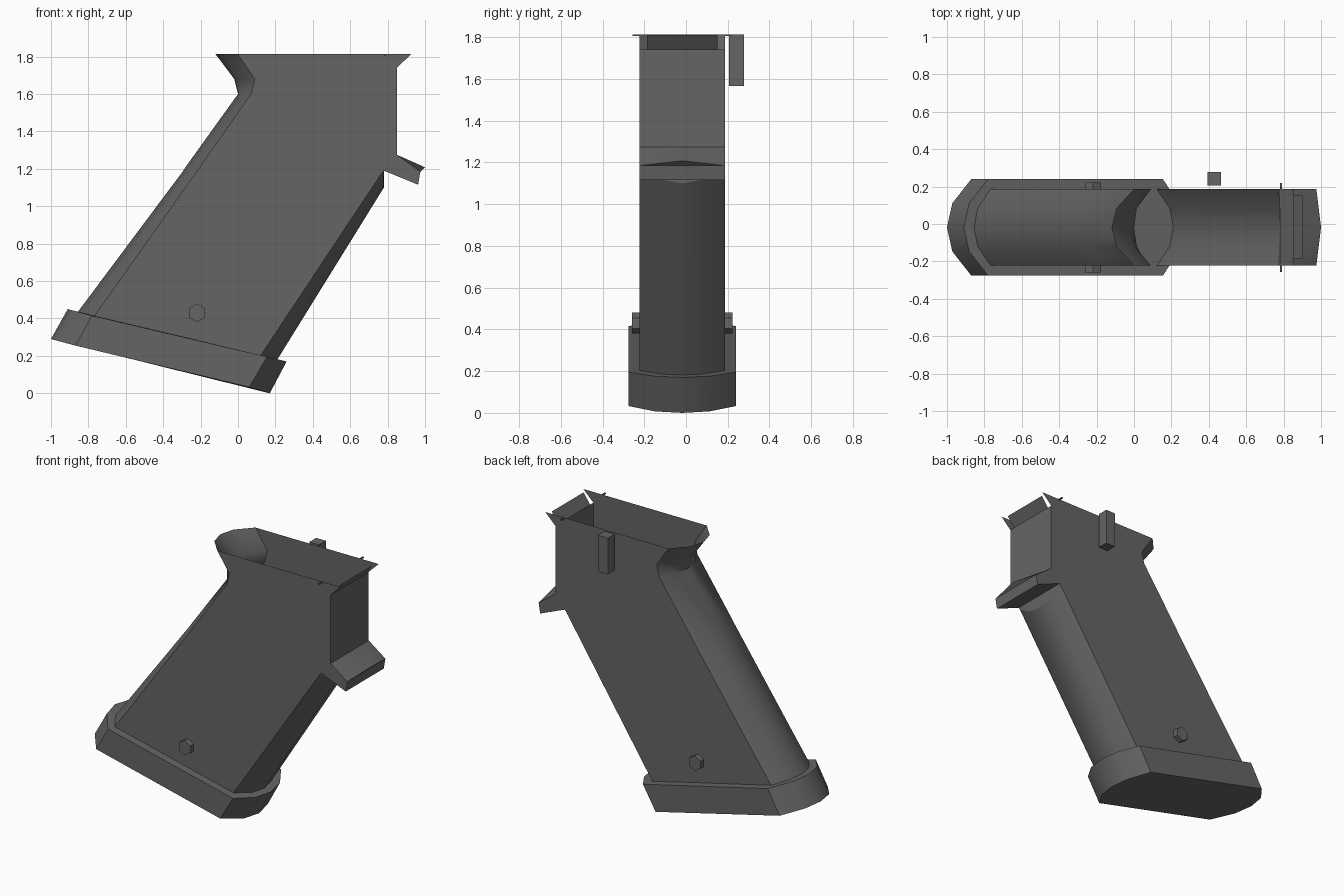
import bpy, bmesh, math
from mathutils import Vector

if "Cube" in bpy.data.objects:
    bpy.data.objects.remove(bpy.data.objects["Cube"])

grey = bpy.data.materials.new("dark grey")
grey.use_nodes = True
grey.diffuse_color = (0.13, 0.13, 0.13, 1)
grey.node_tree.nodes["Principled BSDF"].inputs["Base Color"].default_value = (0.13, 0.13, 0.13, 1)

MID = -0.018                       # centre plane of the grip in y
HALF = 0.204                       # half width of the grip
ARC = [(-1, 0), (-0.5, 0.78), (0, 1), (0.5, 0.78), (1, 0)]   # rounded strap


def finish(name, bm, recalc=True):
    bmesh.ops.remove_doubles(bm, verts=bm.verts, dist=0.0005)
    if recalc:
        bmesh.ops.recalc_face_normals(bm, faces=bm.faces)
    mesh = bpy.data.meshes.new(name)
    bm.to_mesh(mesh)
    bm.free()
    mesh.materials.append(grey)
    obj = bpy.data.objects.new(name, mesh)
    bpy.context.collection.objects.link(obj)
    bpy.ops.object.select_all(action='DESELECT')
    bpy.context.view_layer.objects.active = obj
    obj.select_set(True)
    bpy.ops.object.shade_smooth_by_angle(angle=math.radians(32))
    return obj


def ring(bm, section, half):
    """Loop with a rounded back and front; section = back tip, back edge, front edge, front tip."""
    bt, be, fe, ft = [Vector((x, 0, z)) for x, z in section]
    back = [be.lerp(bt, w) + Vector((0, MID + f * half, 0)) for f, w in ARC]
    front = [fe.lerp(ft, w) + Vector((0, MID + f * half, 0)) for f, w in reversed(ARC)]
    return [bm.verts.new(p) for p in back + front]


def loft(bm, sections, half, open_front_last=False):
    rings = [ring(bm, s, half) for s in sections]
    for i, (a, b) in enumerate(zip(rings, rings[1:])):
        for j in range(10):
            if open_front_last and i == len(rings) - 2 and 5 <= j < 9:
                continue
            k = (j + 1) % 10
            bm.faces.new((a[j], a[k], b[k], b[j]))
    return rings


def box(name, lo, hi):
    bm = bmesh.new()
    bmesh.ops.create_cube(bm, size=1)
    for v in bm.verts:
        v.co = [(l + h) / 2 + c * (h - l) for l, h, c in zip(lo, hi, v.co)]
    return finish(name, bm)


# Hollow grip shell, open at the top
bm = bmesh.new()
loft(bm, [
    [(-0.86, 0.43), (-0.77, 0.41), (0.12, 0.20), (0.21, 0.18)],
    [(-0.30, 1.18), (-0.21, 1.20), (0.77, 1.18), (0.78, 1.10)],
    [(-0.28, 1.21), (-0.19, 1.23), (0.78, 1.19), (0.78, 1.19)],
    [(0.00, 1.60), (0.07, 1.60), (0.85, 1.27), (0.85, 1.27)],
    [(-0.02, 1.68), (0.09, 1.68), (0.85, 1.74), (0.85, 1.74)],
    [(-0.12, 1.813), (0.00, 1.813), (0.925, 1.813), (0.925, 1.813)],
], HALF, open_front_last=True)
finish("grip_shell", bm)

# Flared lip on top of the front wall, narrower than the side panels
bm = bmesh.new()
bm.faces.new([bm.verts.new((x, MID + s * 0.17, z))
              for x, z, s in ((0.85, 1.74, -1), (0.85, 1.74, 1), (0.9, 1.81, 1), (0.9, 1.81, -1))])
finish("front_lip", bm, recalc=False)

# Base plate
bm = bmesh.new()
rings = loft(bm, [
    [(-1.0, 0.29), (-0.87, 0.255), (0.06, 0.033), (0.17, 0.0)],
    [(-0.91, 0.45), (-0.78, 0.415), (0.155, 0.195), (0.26, 0.17)],
], 0.258)
for r in rings:
    bm.faces.new(r)
finish("base_plate", bm)

# Guard stub with a pointed front
bm = bmesh.new()
side = [[bm.verts.new((x, MID + s * HALF, z)) for x, z in
         ((0.78, 1.19), (0.85, 1.275), (0.975, 1.185), (0.963, 1.115))] for s in (-1, 1)]
tip = bm.verts.new((1.0, MID, 1.208))
(d, a, b, c), (d2, a2, b2, c2) = side
for f in ((d, a, b, c), (d2, c2, b2, a2), (a, a2, tip), (a, tip, b), (a2, b2, tip),
          (b, tip, b2), (b, b2, c2, c), (c, c2, d2, d), (d, d2, a2, a)):
    bm.faces.new(f)
finish("guard_stub", bm)

# Side lever
box("side_lever", (0.392, 0.205, 1.567), (0.465, 0.277, 1.813))

# Hexagonal screws and thin pins on both sides
for s, word in ((-1, "right"), (1, "left")):
    bm = bmesh.new()
    bmesh.ops.create_cone(bm, cap_ends=True, segments=6, radius1=0.05, radius2=0.05, depth=0.06)
    for v in bm.verts:
        x, y, z = v.co
        v.co = (-0.22 + x, MID + s * 0.21 + z, 0.43 + y)
    finish(word + "_screw", bm)
    y0, y1 = sorted((MID + s * HALF, MID + s * 0.238))
    box(word + "_pin", (0.78, y0, 1.805), (0.79, y1, 1.813))
